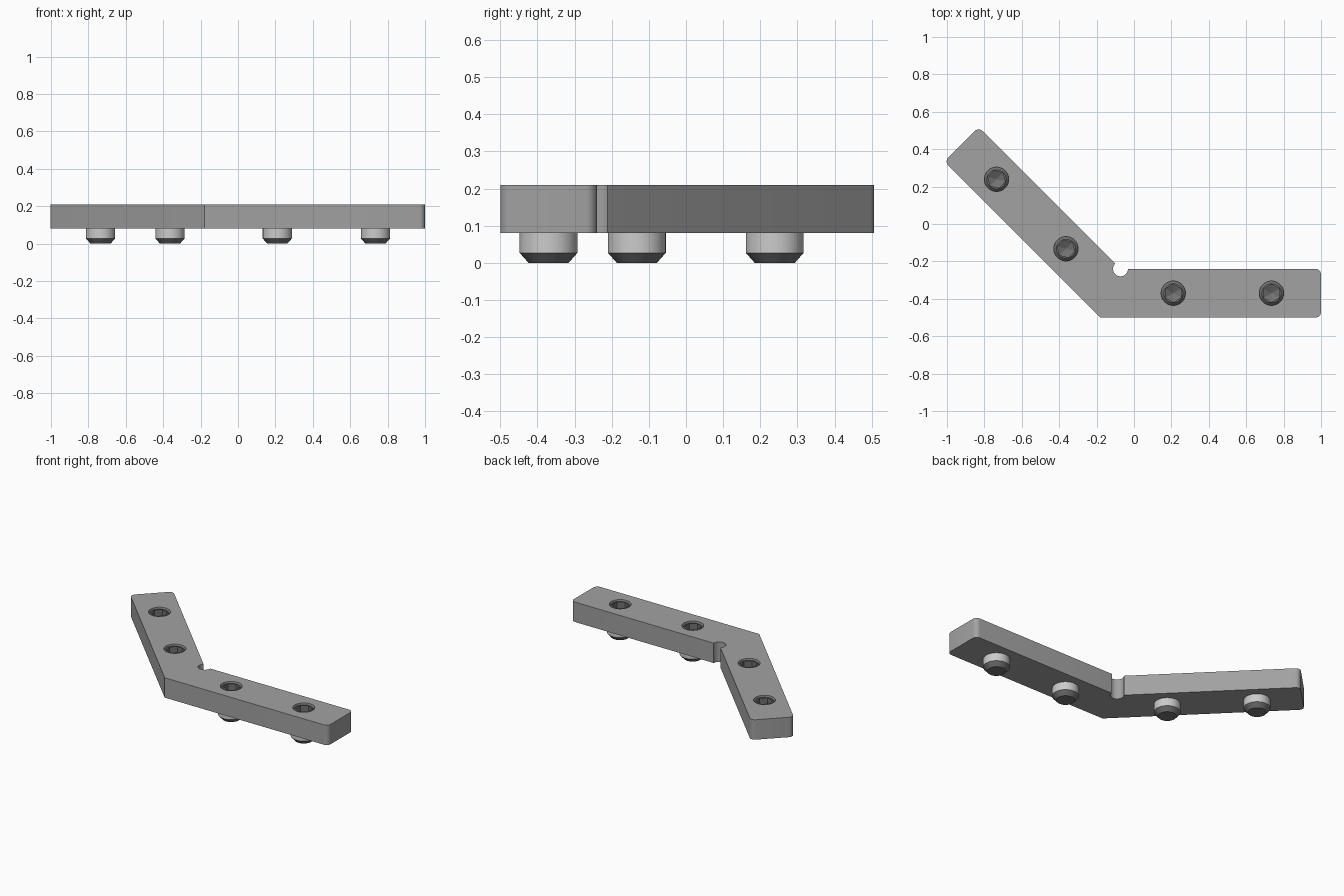
import bpy, bmesh
from math import pi, cos, sin, tan, radians
from mathutils import Vector

cube = bpy.data.objects.get("Cube")
if cube:
    bpy.data.objects.remove(cube, do_unlink=True)


def material(name, grey):
    m = bpy.data.materials.new(name)
    m.use_nodes = True
    colour = (grey, grey, grey, 1)
    m.diffuse_color = colour
    m.node_tree.nodes["Principled BSDF"].inputs["Base Color"].default_value = colour
    return m


STEEL = material("plate grey", 0.36)
BRIGHT = material("bright screw grey", 0.60)
DARK = material("dark screw grey", 0.17)

Z0, Z1 = 0.08, 0.21
WIDTH, LENGTH = 0.26, 1.18
CORNER = Vector((-0.18, -0.5))
INNER = CORNER + Vector((WIDTH * tan(pi / 8), WIDTH))
HOLE = 0.065
RIGHT = Vector((1, 0))
SLANT = Vector((cos(0.75 * pi), sin(0.75 * pi)))
# Each arm: direction along it, and direction from outer to inner edge
ARMS = [(RIGHT, Vector((0, 1))), (SLANT, Vector((SLANT.y, -SLANT.x)))]


def arc(centre, r, a0, a1, n):
    return [centre + r * Vector((cos(a0 + (a1 - a0) * i / n), sin(a0 + (a1 - a0) * i / n)))
            for i in range(n + 1)]


def arm_end(along, across, r=0.03):
    """Two rounded corners at the tip of an arm, outer one first."""
    points = []
    for side, a0 in ((r, -90), (WIDTH - r, 0)):
        centre = CORNER + along * (LENGTH - r) + across * side
        for i in range(7):
            a = radians(a0 + 15 * i)
            points.append(centre + r * (along * cos(a) + across * sin(a)))
    return points


def finish(bm, name, mats, angle=30):
    bmesh.ops.recalc_face_normals(bm, faces=bm.faces)
    mesh = bpy.data.meshes.new(name)
    bm.to_mesh(mesh)
    bm.free()
    for m in mats:
        mesh.materials.append(m)
    ob = bpy.data.objects.new(name, mesh)
    bpy.context.collection.objects.link(ob)
    bpy.ops.object.select_all(action='DESELECT')
    ob.select_set(True)
    bpy.context.view_layer.objects.active = ob
    bpy.ops.object.shade_smooth_by_angle(angle=radians(angle))
    return ob


# Screw positions, two on each arm
seats = [(CORNER + al * d + ac * WIDTH / 2, al) for al, ac in ARMS for d in (0.39, 0.915)]

# Angled plate with relief notch in the inner corner and four holes
outline = [CORNER] + arm_end(*ARMS[0])
outline += arc(INNER, 0.04, 0, -1.25 * pi, 24)
outline += reversed(arm_end(*ARMS[1]))
loops = [outline] + [arc(c, HOLE, 0, 2 * pi, 48)[:-1] for c, _ in seats]

bm = bmesh.new()
for loop in loops:
    vs = [bm.verts.new((p.x, p.y, Z0)) for p in loop]
    for i, v in enumerate(vs):
        bm.edges.new((v, vs[i - 1]))
bmesh.ops.triangle_fill(bm, edges=bm.edges[:], use_beauty=True)
ext = bmesh.ops.extrude_face_region(bm, geom=bm.faces[:], use_keep_orig=True)
bmesh.ops.translate(bm, vec=(0, 0, Z1 - Z0),
                    verts=[g for g in ext["geom"] if isinstance(g, bmesh.types.BMVert)])
finish(bm, "angled_plate", [STEEL])

# Socket set screw, lofted from rings: radius, height, hexagonal
N = 48
RINGS = [(0.054, 0, 0), (0.078, 0.027, 0), (0.078, Z0 + 0.005, 0), (HOLE, Z0 + 0.005, 0),
         (HOLE, 0.19, 0), (0.051, 0.204, 0), (0.048, 0.204, 1), (0.048, 0.14, 1), (0.004, 0.12, 1)]


def make_screw(name, centre, turn):
    bm = bmesh.new()
    rows = []
    for r, z, hexagonal in RINGS:
        row = []
        for i in range(N):
            a = 2 * pi * i / N
            k = r * cos(pi / 6) / cos(a % (pi / 3) - pi / 6) if hexagonal else r
            row.append(bm.verts.new((centre.x + k * cos(a + turn), centre.y + k * sin(a + turn), z)))
        rows.append(row)
    for j in range(len(rows) - 1):
        for i in range(N):
            f = bm.faces.new((rows[j][i - 1], rows[j][i], rows[j + 1][i], rows[j + 1][i - 1]))
            f.material_index = 0 if j == 1 else 1
    for row in (rows[0], rows[-1]):
        bm.faces.new(row).material_index = 1
    finish(bm, name, [BRIGHT, DARK], 25)


for n, (centre, along) in enumerate(seats, 1):
    make_screw(f"set_screw_{n}", centre, pi / 2 + RIGHT.angle(along))
